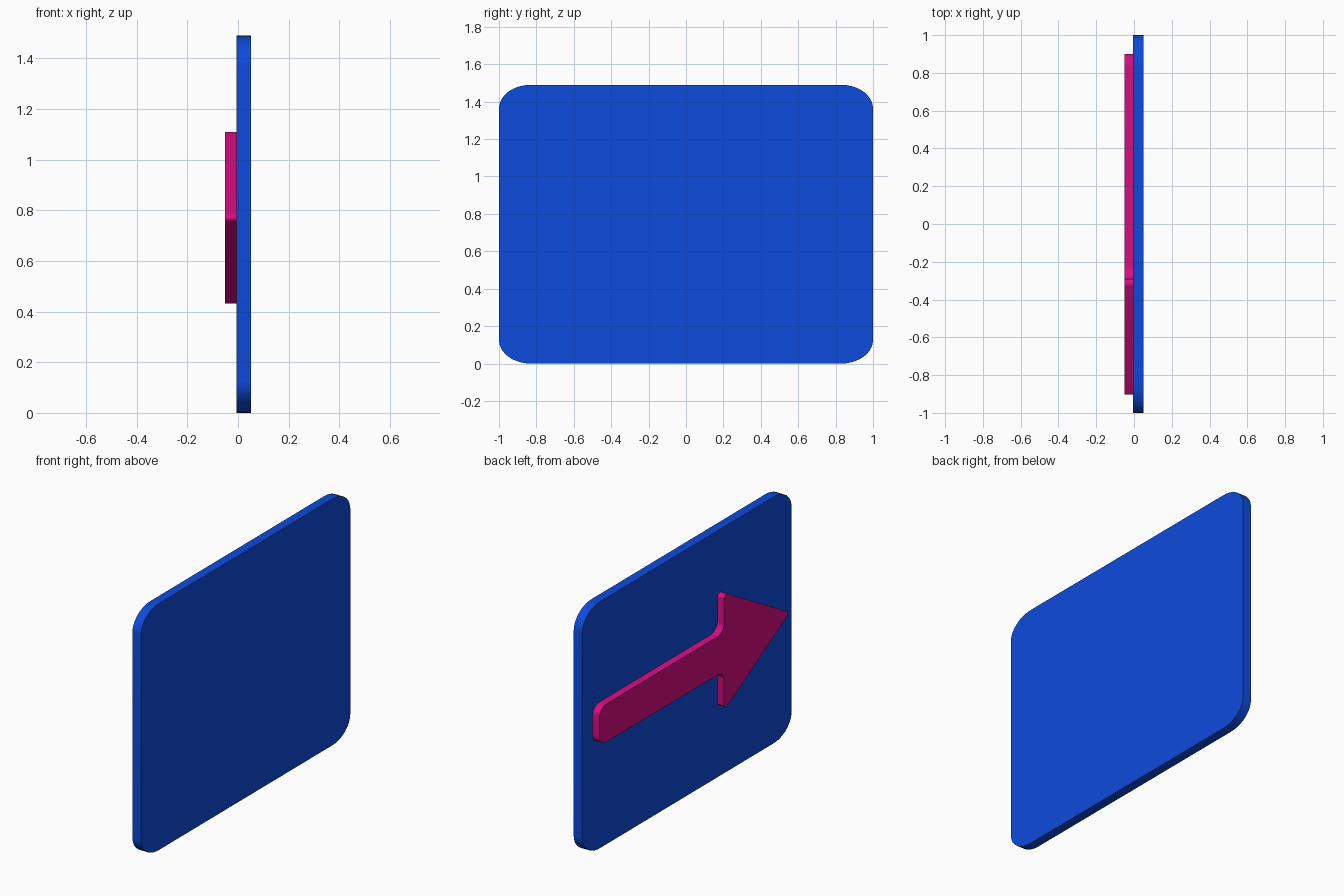
import bpy, bmesh, math
from mathutils import Vector

MID_Z = 0.745   # half the panel height
SQUASH = 0.745  # corner roundings are flatter in z than in y


def material(name, rgb):
    mat = bpy.data.materials.new(name)
    mat.use_nodes = True
    mat.diffuse_color = (*rgb, 1)
    mat.node_tree.nodes["Principled BSDF"].inputs["Base Color"].default_value = (*rgb, 1)
    return mat


def rounded(corners, steps=10):
    """Replace each (y, z, radius) corner with a tangent arc."""
    outline = []
    pts = [Vector((y, z)) for y, z, r in corners]
    for i, (y, z, radius) in enumerate(corners):
        p = pts[i]
        a = (pts[i - 1] - p).normalized()
        b = (pts[(i + 1) % len(pts)] - p).normalized()
        half = a.angle(b) / 2
        centre = p + (a + b).normalized() * radius / math.sin(half)
        tangent = radius / math.tan(half)
        u, v = p + a * tangent - centre, p + b * tangent - centre
        sweep = u.angle(v)
        for s in range(steps + 1):
            t = s / steps
            arc = (u * math.sin((1 - t) * sweep) + v * math.sin(t * sweep)) / math.sin(sweep)
            outline.append(centre + arc)
    return outline


def slab(name, corners, x0, x1, mat):
    """Extrude a rounded outline in the yz plane from x0 to x1."""
    bm = bmesh.new()
    verts = [bm.verts.new((x0, p.x, MID_Z + p.y * SQUASH)) for p in rounded(corners)]
    face = bm.faces.new(verts)
    result = bmesh.ops.extrude_face_region(bm, geom=[face])
    moved = [g for g in result["geom"] if isinstance(g, bmesh.types.BMVert)]
    bmesh.ops.translate(bm, verts=moved, vec=(x1 - x0, 0, 0))
    bmesh.ops.recalc_face_normals(bm, faces=bm.faces)
    mesh = bpy.data.meshes.new(name)
    bm.to_mesh(mesh)
    bm.free()
    mesh.materials.append(mat)
    obj = bpy.data.objects.new(name, mesh)
    bpy.context.collection.objects.link(obj)
    bpy.ops.object.select_all(action="DESELECT")
    obj.select_set(True)
    bpy.context.view_layer.objects.active = obj
    bpy.ops.object.shade_smooth_by_angle(angle=math.radians(35))
    return obj


cube = bpy.data.objects.get("Cube")
if cube:
    bpy.data.objects.remove(cube, do_unlink=True)

blue = material("blue", (0.004, 0.07, 0.72))
pink = material("pink", (0.68, 0.004, 0.22))

# Panel with rounded corners
panel_corners = [(y, z, 0.17) for y, z in ((-1, -1), (1, -1), (1, 1), (-1, 1))]
slab("panel", panel_corners, -0.006, 0.051, blue)

# Arrow: upper half of the outline from tail to head, mirrored below
upper = [(0.9, 0.155, 0.07), (-0.29, 0.155, 0.07), (-0.29, 0.48, 0.025)]
lower = [(y, -z, r) for y, z, r in reversed(upper)]
arrow_corners = [(y, z + 0.034, r) for y, z, r in upper + [(-0.92, 0, 0.025)] + lower]
slab("arrow", arrow_corners, -0.051, -0.006, pink)
